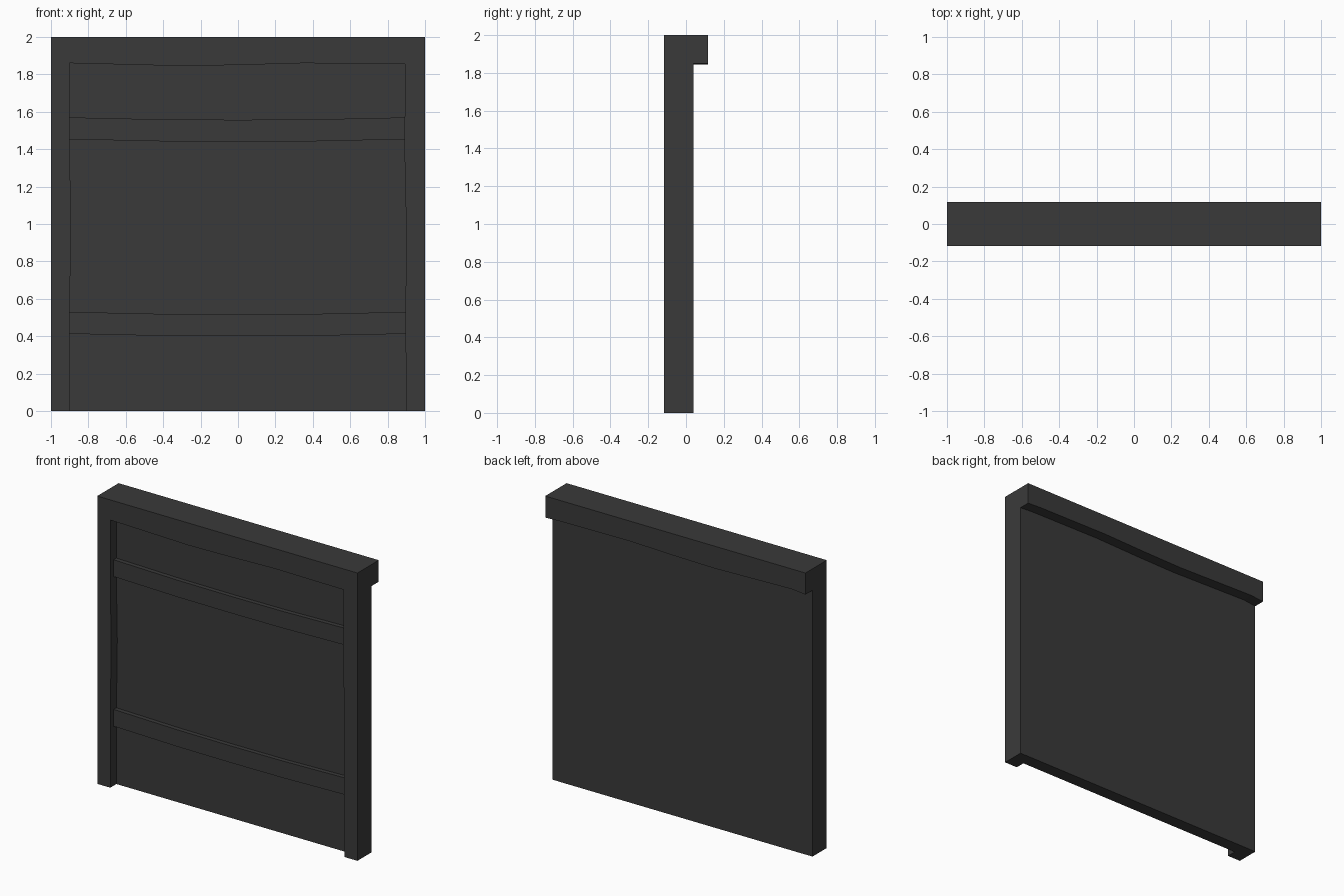
import bpy, bmesh

if "Cube" in bpy.data.objects:
    bpy.data.objects.remove(bpy.data.objects["Cube"])

FRONT, BEAM_BACK = -0.117, 0.117
POST_BACK, PANEL_BACK = 0.039, 0.04
PANEL_FRONT, RAIL_FRONT = -0.05, -0.08

mat = bpy.data.materials.new("dark_wood")
mat.diffuse_color = (0.042, 0.042, 0.042, 1)
mat.use_nodes = True
mat.node_tree.nodes["Principled BSDF"].inputs["Base Color"].default_value = mat.diffuse_color


def finish(bm, name):
    bmesh.ops.recalc_face_normals(bm, faces=bm.faces)
    me = bpy.data.meshes.new(name)
    bm.to_mesh(me)
    bm.free()
    me.materials.append(mat)
    ob = bpy.data.objects.new(name, me)
    bpy.context.collection.objects.link(ob)
    return ob


def extrude_y(bm, faces, depth):
    res = bmesh.ops.extrude_face_region(bm, geom=faces)["geom"]
    bmesh.ops.translate(bm, vec=(0, depth, 0),
                        verts=[v for v in res if isinstance(v, bmesh.types.BMVert)])


def slab(name, outline, y0, y1):
    bm = bmesh.new()
    f = bm.faces.new([bm.verts.new((x, y0, z)) for x, z in outline])
    extrude_y(bm, [f], y1 - y0)
    return finish(bm, name)


# Frame: two posts and a deeper top beam with slightly uneven hewn edges
left = [(-0.9, 0), (-0.9, 0.5), (-0.893, 1.0), (-0.9, 1.42), (-0.9, 1.86)]
right = [(0.9, 0), (0.895, 0.5), (0.9, 0.95), (0.89, 1.4), (0.894, 1.855)]
lower = [(-0.3, 1.845), (0.0, 1.85), (0.35, 1.86)]

bm = bmesh.new()
vert = lambda p: bm.verts.new((p[0], FRONT, p[1]))
lv, rv, mid = [list(map(vert, pts)) for pts in (left, right, lower)]
l_out, r_out = vert((-1, 1.85)), vert((1, 1.85))
posts = [bm.faces.new([vert((-1, 0))] + lv + [l_out]),
         bm.faces.new([vert((1, 0))] + rv + [r_out])]
beam = bm.faces.new([l_out, lv[-1]] + mid + [rv[-1], r_out, vert((1, 2)), vert((-1, 2))])
bmesh.ops.recalc_face_normals(bm, faces=bm.faces)
extrude_y(bm, posts + [beam], POST_BACK - FRONT)
bm.faces.ensure_lookup_table()
back = [f for f in bm.faces if all(v.co.y > 0 and v.co.z > 1.8 for v in f.verts)]
# Beam overhangs at the back
res = bmesh.ops.extrude_face_region(bm, geom=back)["geom"]
bmesh.ops.translate(bm, vec=(0, BEAM_BACK - POST_BACK, 0),
                    verts=[v for v in res if isinstance(v, bmesh.types.BMVert)])
bmesh.ops.delete(bm, geom=[f for f in back if f.is_valid], context='FACES')
bmesh.ops.recalc_face_normals(bm, faces=bm.faces)
# Merge coplanar faces so no seams show between posts and beam
bmesh.ops.dissolve_limit(bm, angle_limit=0.01, verts=bm.verts, edges=bm.edges)
finish(bm, "door_frame")

# Recessed panel filling the frame, tucked behind the posts
slab("panel", [(-0.95, 0), (0.95, 0), (0.95, 1.92), (-0.95, 1.92)], PANEL_FRONT, PANEL_BACK)

# Two sagging cross rails standing slightly proud of the panel
for name, z in (("lower_rail", 0.40), ("upper_rail", 1.44)):
    sag = [(-0.95, 0.014), (-0.4, 0.002), (0.0, 0.0), (0.4, 0.002), (0.95, 0.014)]
    slab(name, [(x, z + d) for x, d in sag] + [(x, z + 0.117 + d) for x, d in reversed(sag)],
         RAIL_FRONT, PANEL_FRONT + 0.01)
